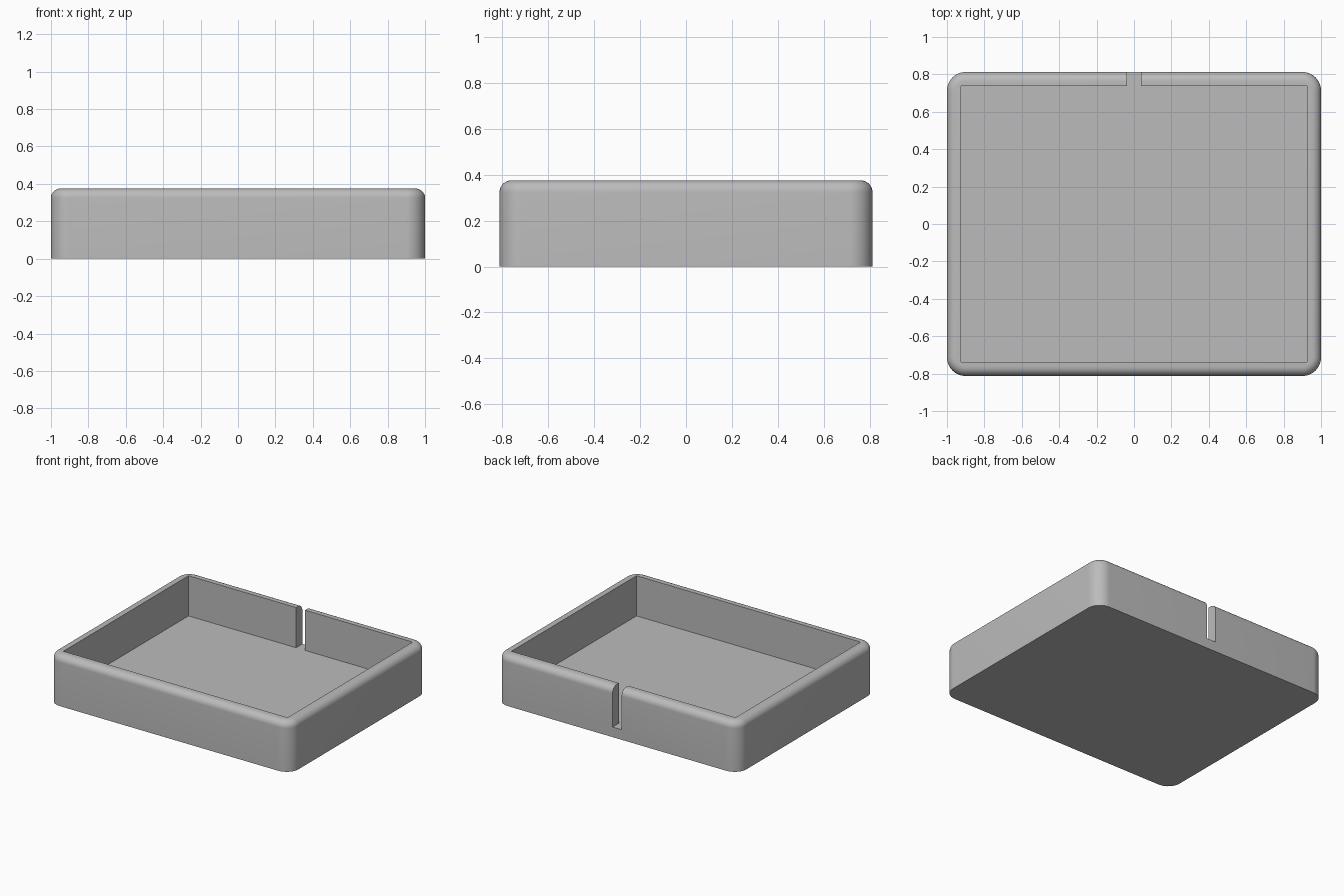
import bpy
import bmesh
import math
from mathutils import Matrix

cube = bpy.data.objects.get("Cube")
if cube:
    bpy.data.objects.remove(cube, do_unlink=True)

LENGTH, DEPTH, HEIGHT = 2.0, 1.625, 0.375
WALL = 0.075
CORNER_RADIUS = 0.1
RIM_RADIUS = 0.05

grey = bpy.data.materials.new("plain grey")
grey.use_nodes = True
colour = (0.5, 0.5, 0.5, 1)
grey.diffuse_color = colour
grey.node_tree.nodes["Principled BSDF"].inputs["Base Color"].default_value = colour


def box(name, size, centre, rounded=False):
    """Box object, optionally with rounded corners and a rounded top rim."""
    bm = bmesh.new()
    bmesh.ops.create_cube(bm, size=1, matrix=Matrix.Translation(centre) @ Matrix.Diagonal((*size, 1)))
    if rounded:
        uprights = [e for e in bm.edges
                    if abs(e.verts[0].co.z - e.verts[1].co.z) > size[2] / 2]
        bmesh.ops.bevel(bm, geom=uprights, offset=CORNER_RADIUS, segments=12,
                        profile=0.5, affect='EDGES')
        top = max(bm.faces, key=lambda f: f.calc_center_median().z)
        bmesh.ops.bevel(bm, geom=list(top.edges), offset=RIM_RADIUS, segments=8,
                        profile=0.5, affect='EDGES')
    mesh = bpy.data.meshes.new(name)
    bm.to_mesh(mesh)
    bm.free()
    mesh.materials.append(grey)
    obj = bpy.data.objects.new(name, mesh)
    bpy.context.collection.objects.link(obj)
    return obj


# Rounded outer block
tray = box("tray", (LENGTH, DEPTH, HEIGHT), (0, 0, HEIGHT / 2), rounded=True)

# Square-cornered hollow, and the slot through the back wall
cutters = [
    box("hollow_cutter", (LENGTH - 2 * WALL, DEPTH - 2 * WALL, HEIGHT),
        (0, 0, WALL + HEIGHT / 2)),
    box("slot_cutter", (WALL, 4 * WALL, HEIGHT),
        (0, DEPTH / 2, WALL + HEIGHT / 2)),
]
bpy.ops.object.select_all(action='DESELECT')
bpy.context.view_layer.objects.active = tray
tray.select_set(True)
for cutter in cutters:
    cutter.hide_render = True
    cut = tray.modifiers.new(cutter.name, 'BOOLEAN')
    cut.operation = 'DIFFERENCE'
    cut.solver = 'EXACT'
    cut.object = cutter
    bpy.ops.object.modifier_apply(modifier=cut.name)
    bpy.data.objects.remove(cutter, do_unlink=True)

# Smooth rounded edges, crisp cut edges
bpy.ops.object.shade_smooth_by_angle(angle=math.radians(30))
